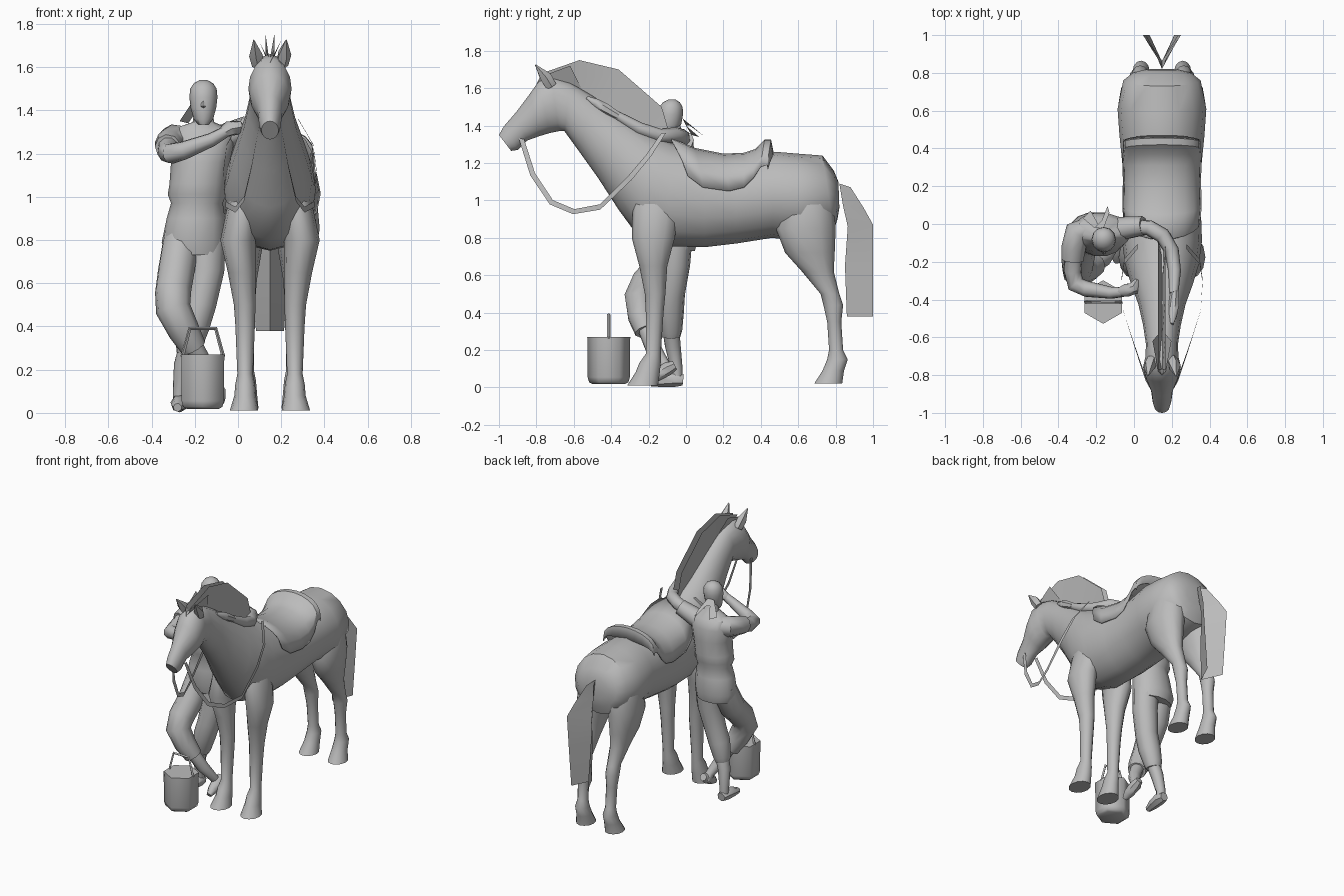
import bpy, bmesh, math
from mathutils import Vector as V

CX = 0.148  # centre line of the horse
mat = bpy.data.materials.new("plain grey")
mat.diffuse_color = (0.5, 0.5, 0.5, 1)


def finish(name, bm, angle=45):
    bmesh.ops.recalc_face_normals(bm, faces=bm.faces)
    me = bpy.data.meshes.new(name)
    bm.to_mesh(me)
    bm.free()
    me.materials.append(mat)
    ob = bpy.data.objects.new(name, me)
    bpy.context.collection.objects.link(ob)
    bpy.ops.object.select_all(action='DESELECT')
    ob.select_set(True)
    bpy.context.view_layer.objects.active = ob
    bpy.ops.object.shade_smooth_by_angle(angle=math.radians(angle))
    return ob


def loft(name, rings, n=12, angle=45):
    """Closed skin over elliptical rings given as (centre, half axis, half axis)."""
    bm = bmesh.new()
    loops = []
    for c, u, v in rings:
        loops.append([bm.verts.new(c + u * math.cos(2 * math.pi * i / n) + v * math.sin(2 * math.pi * i / n))
                      for i in range(n)])
    for a, b in zip(loops, loops[1:]):
        for i in range(n):
            j = (i + 1) % n
            bm.faces.new((a[i], a[j], b[j], b[i]))
    bm.faces.new(loops[0])
    bm.faces.new(loops[-1])
    return finish(name, bm, angle)


def level(x, y, z, rx, ry):
    return V((x, y, z)), V((rx, 0, 0)), V((0, ry, 0))


def limb(name, pts, n=8, angle=50):
    """Tube through (x, y, z, radius) points."""
    ps = [V(p[:3]) for p in pts]
    rings, u = [], V((0.31, 0.2, 0.93))
    for i, p in enumerate(ps):
        t = (ps[min(i + 1, len(ps) - 1)] - ps[max(i - 1, 0)]).normalized()
        u = (u - t * u.dot(t)).normalized()
        rings.append((p, u * pts[i][3], t.cross(u) * pts[i][3]))
    return loft(name, rings, n, angle)


def strip(name, *lines):
    """Sheet spanning successive polylines."""
    bm = bmesh.new()
    rows = [[bm.verts.new(p) for p in l] for l in lines]
    for a, b in zip(rows, rows[1:]):
        for i in range(len(a) - 1):
            bm.faces.new((a[i], a[i + 1], b[i + 1], b[i]))
    return finish(name, bm, 30)


# Horse trunk, neck and head: top (y, z), bottom (y, z), half width
trunk = [(.815, 1.10, .82, .96, .09), (.79, 1.16, .81, .90, .155), (.73, 1.24, .79, .84, .205),
         (.60, 1.25, .62, .78, .235), (.48, 1.26, .46, .80, .225), (.27, 1.23, .27, .77, .205),
         (.10, 1.26, .10, .75, .205), (-.08, 1.31, -.10, .755, .212), (-.18, 1.36, -.25, .80, .195),
         (-.27, 1.41, -.36, .95, .165), (-.38, 1.48, -.47, 1.12, .125), (-.50, 1.56, -.57, 1.26, .10),
         (-.62, 1.63, -.65, 1.37, .085), (-.72, 1.66, -.68, 1.37, .087), (-.785, 1.64, -.73, 1.36, .10),
         (-.835, 1.57, -.78, 1.345, .09), (-.91, 1.47, -.85, 1.32, .058), (-.975, 1.395, -.90, 1.27, .05),
         (-1.0, 1.35, -.935, 1.265, .04)]
rings = []
for ty, tz, by, bz, w in trunk:
    rings.append((V((CX, (ty + by) / 2, (tz + bz) / 2)), V((w, 0, 0)), V((0, (ty - by) / 2, (tz - bz) / 2))))
loft("horse_body", rings, 16)

# Horse legs: height, front y, back y, side offset, half width
front = [(1.12, -.22, -.06, .10, .04), (.98, -.285, -.03, .12, .072), (.80, -.29, -.06, .148, .082),
         (.65, -.25, -.10, .13, .065), (.50, -.22, -.11, .117, .05), (.40, -.215, -.12, .115, .045),
         (.18, -.215, -.135, .115, .036), (.13, -.25, -.135, .115, .046), (.08, -.27, -.14, .115, .05),
         (.01, -.315, -.15, .12, .066)]
hind = [(1.14, .57, .74, .08, .08), (1.02, .51, .79, .105, .11), (.85, .48, .80, .125, .105),
        (.72, .53, .795, .125, .082), (.62, .62, .79, .12, .06), (.50, .72, .82, .115, .045),
        (.44, .735, .84, .115, .045), (.35, .755, .83, .112, .037), (.20, .765, .84, .11, .035),
        (.15, .755, .865, .11, .045), (.09, .73, .845, .11, .05), (.02, .685, .835, .115, .062)]
# Reins: side offset, y, z
rein = [(.05, -.88, 1.33), (.085, -.82, 1.14), (.12, -.72, .99), (.16, -.60, .94), (.205, -.46, .965),
        (.215, -.30, 1.12), (.20, -.20, 1.24), (.13, -.12, 1.36)]
hub = V((0, -.50, 1.30))
for s, side in ((-1, "right"), (1, "left")):
    for part, rows in (("front", front), ("hind", hind)):
        loft(f"horse_{part}_leg_{side}",
             [level(CX + s * o, (a + b) / 2, z, w, (b - a) / 2) for z, a, b, o, w in rows], 12, 55)

    # Ears
    limb(f"horse_ear_{side}", [(CX + s * .055, -.72, 1.61, .03), (CX + s * .066, -.75, 1.66, .033),
                               (CX + s * .075, -.805, 1.725, .003)], 5)

    # Rein as a flat strap
    edges = [[], []]
    for x, y, z in rein:
        p = V((0, y, z))
        off = (p - hub).normalized() * .014
        for line, k in zip(edges, (-1, 1)):
            line.append(p + off * k + V((CX + s * x, 0, 0)))
    strip(f"rein_{side}", *edges)

# Mane: narrow fold rising from the crest, and a forelock between the ears
crest = [(-.77, 1.64), (-.60, 1.61), (-.45, 1.51), (-.30, 1.41), (-.17, 1.33)]
mane = [(-.77, 1.68), (-.57, 1.75), (-.36, 1.70), (-.13, 1.50), (-.08, 1.33)]
strip("mane", [(CX - .02, y, z) for y, z in mane], [(CX, y, z) for y, z in crest],
      [(CX + .02, y, z) for y, z in mane])
strip("forelock", [(CX - .05, -.62, 1.72), (CX - .02, -.78, 1.66)], [(CX, -.56, 1.60), (CX, -.80, 1.62)],
      [(CX + .05, -.62, 1.72), (CX + .02, -.78, 1.66)])

# Tail: folded hanging sheets
root = [(.82, 1.09), (.84, .97), (.865, .86), (.85, .65), (.86, .38)]
hang = [(.88, 1.07), (.95, .96), (1.0, .87), (1.0, .65), (1.0, .38)]
spread = (.025, .07, .10, .085, .065)
strip("tail", [(CX - w, y, z) for (y, z), w in zip(hang, spread)], [(CX, y, z) for y, z in root],
      [(CX + w, y, z) for (y, z), w in zip(hang, spread)])

# Saddle: arched sheet with flaps and a raised cantle
stations = [(-.08, .09, 1.335, 1.13, .203), (.05, .04, 1.28, 1.07, .21), (.20, .03, 1.25, 1.05, .207),
            (.31, 0, 1.255, 1.07, .209), (.37, -.01, 1.275, 1.12, .21), (.42, -.02, 1.325, 1.18, .205),
            (.455, -.02, 1.325, 1.19, .205), (.47, -.03, 1.25, 1.17, .205)]
lines = []
for y, skew, top, low, w in stations:
    arc = [math.radians(a) for a in range(-90, 91, 18)]
    lines.append([(CX + w * math.sin(a), y + skew * (1 - math.cos(a)), low + (top - low) * math.cos(a) ** .8
                   if abs(a) < 1.57 else low) for a in arc])
saddle = strip("saddle", *lines)
m = saddle.modifiers.new("thickness", 'SOLIDIFY')
m.thickness = .008

# Groom: torso with shirt hem, and head
loft("torso", [level(*r) for r in [
    (-.20, -.05, .73, .135, .10), (-.205, -.05, .79, .148, .115), (-.195, -.055, .90, .135, .11),
    (-.19, -.055, .97, .12, .098), (-.19, -.055, 1.01, .135, .115), (-.185, -.055, 1.06, .132, .115),
    (-.175, -.055, 1.16, .135, .118), (-.175, -.045, 1.25, .158, .105), (-.172, -.04, 1.31, .145, .075),
    (-.16, -.06, 1.345, .05, .05), (-.16, -.07, 1.40, .04, .04)]], 14)
loft("head", [level(*r) for r in [
    (-.16, -.115, 1.335, .025, .025), (-.16, -.10, 1.36, .045, .05), (-.16, -.088, 1.41, .059, .063),
    (-.16, -.083, 1.46, .065, .067), (-.16, -.08, 1.50, .061, .062), (-.16, -.078, 1.525, .045, .045),
    (-.16, -.075, 1.54, .018, .018)]], 12, 60)
limb("nose", [(-.16, -.135, 1.46, .006), (-.16, -.15, 1.42, .012), (-.16, -.138, 1.41, .008)], 5)

# Scarf tied behind the head, with two pointed ends
strip("scarf_ends", [(-.27, .03, 1.35), (-.23, .07, 1.34)], [(-.21, -.02, 1.44), (-.19, .0, 1.40)],
      [(-.16, -.02, 1.44), (-.17, .02, 1.40)], [(-.13, .06, 1.37), (-.14, .095, 1.345)])

# Arms: right hand resting on the shoulder of the horse, left arm laid along its neck
limb("right_sleeve", [(-.24, -.03, 1.26, .065), (-.30, -.045, 1.265, .07), (-.32, -.13, 1.245, .066),
                      (-.325, -.19, 1.23, .06)], 9)
limb("right_arm", [(-.32, -.15, 1.24, .05), (-.325, -.25, 1.205, .048), (-.31, -.32, 1.20, .048),
                   (-.25, -.345, 1.215, .043), (-.12, -.365, 1.265, .032), (-.06, -.36, 1.30, .027)], 9)
limb("right_hand", [(-.08, -.36, 1.29, .024), (-.04, -.35, 1.315, .036), (.0, -.34, 1.32, .034),
                    (.02, -.30, 1.31, .02)], 7)
limb("left_sleeve", [(-.09, -.03, 1.26, .065), (-.03, -.02, 1.29, .06), (.05, -.01, 1.325, .052)], 9)
limb("left_arm", [(-.01, -.015, 1.31, .04), (.08, -.02, 1.34, .042), (.15, -.06, 1.35, .042),
                  (.20, -.14, 1.345, .038), (.215, -.25, 1.385, .034), (.21, -.37, 1.455, .024)], 8)
limb("left_hand", [(.215, -.36, 1.45, .022), (.21, -.43, 1.49, .03), (.205, -.48, 1.52, .026),
                   (.20, -.53, 1.55, .01)], 7)

# Legs: standing leg, and bent leg crossing in front of it
limb("standing_trouser_leg", [(-.14, -.05, .80, .085), (-.145, -.06, .66, .083), (-.175, -.08, .50, .075),
                              (-.205, -.085, .40, .074), (-.23, -.08, .30, .06), (-.235, -.08, .27, .05)], 10)
limb("standing_shin", [(-.23, -.08, .30, .045), (-.255, -.07, .22, .042), (-.27, -.05, .10, .032),
                       (-.27, -.05, .03, .032)], 8)
limb("bent_trouser_leg", [(-.26, -.05, .82, .085), (-.285, -.12, .66, .087), (-.30, -.21, .56, .085),
                          (-.30, -.25, .48, .082), (-.25, -.24, .38, .073), (-.205, -.215, .30, .06)], 10)
limb("bent_shin", [(-.21, -.215, .32, .045), (-.155, -.18, .22, .042), (-.11, -.12, .13, .03),
                   (-.10, -.09, .09, .03)], 8)
limb("standing_foot", [(-.27, -.015, .04, .03), (-.27, -.06, .045, .042), (-.275, -.13, .037, .035),
                       (-.28, -.19, .025, .02)], 7)
limb("bent_foot", [(-.095, -.06, .12, .026), (-.095, -.10, .10, .038), (-.09, -.16, .065, .034),
                   (-.09, -.20, .04, .018)], 7)

# Bucket: six-sided, filled to the brim, with handle
bx, by = -.163, -.413
prof = [(.085, .018), (.105, .028), (.113, .055), (.115, .27)]
loft("bucket", [(V((bx, by, z)), V((0, r, 0)), V((r, 0, 0))) for r, z in prof], 6, 65)
limb("bucket_handle", [(bx - .095, by, .26, .009), (bx - .06, by, .39, .009), (bx + .06, by, .39, .009),
                       (bx + .095, by, .26, .009)], 4, 20)
